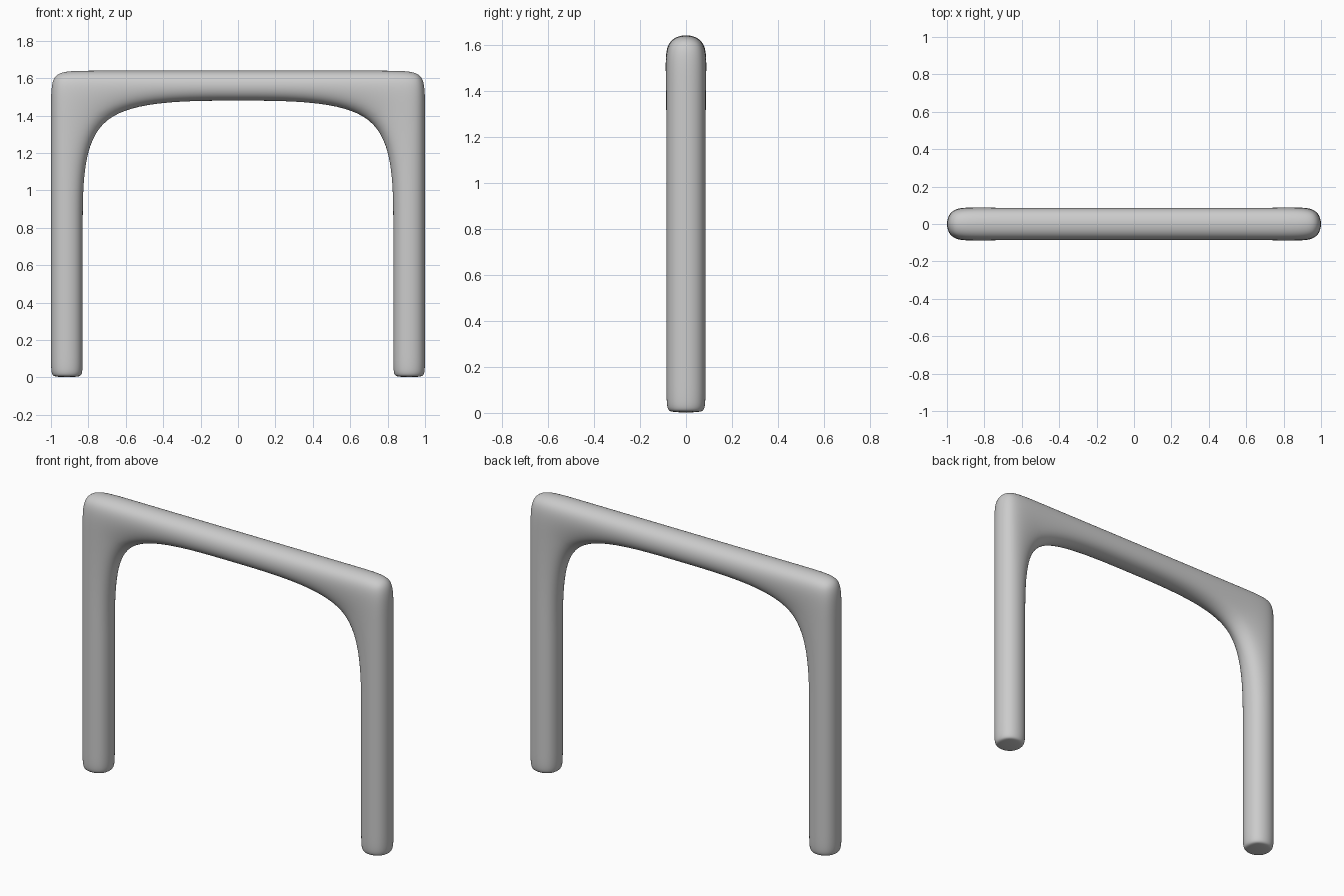
import bpy, bmesh

if "Cube" in bpy.data.objects:
    bpy.data.objects.remove(bpy.data.objects["Cube"])

# Cage lines of the square bar (subdivision rounds it)
D = 0.0925                      # half thickness in y
X_OUT, X_IN = 1.0075, 0.8225    # leg sides
Z_TOP, Z_UNDER = 1.6473, 1.4727 # beam top and underside
LEG_ROWS = [0.0, 0.025, 0.82, Z_UNDER, Z_TOP]

bm = bmesh.new()


def cell(x0, x1, z0, z1):
    """One front-facing quad of the cage."""
    bm.faces.new([bm.verts.new((x, -D, z))
                  for x, z in ((x0, z0), (x1, z0), (x1, z1), (x0, z1))])


# Right leg with corner block, then left leg
for z0, z1 in zip(LEG_ROWS, LEG_ROWS[1:]):
    cell(X_IN, X_OUT, z0, z1)
    cell(-X_OUT, -X_IN, z0, z1)

# Beam in two halves
cell(-X_IN, 0, Z_UNDER, Z_TOP)
cell(0, X_IN, Z_UNDER, Z_TOP)

# Weld the front and extrude it to full thickness
bmesh.ops.remove_doubles(bm, verts=bm.verts[:], dist=1e-4)
back = bmesh.ops.extrude_face_region(bm, geom=bm.faces[:], use_keep_orig=True)
bmesh.ops.translate(bm, vec=(0, 2 * D, 0),
                    verts=[v for v in back["geom"] if isinstance(v, bmesh.types.BMVert)])
bmesh.ops.recalc_face_normals(bm, faces=bm.faces[:])

mesh = bpy.data.meshes.new("arch_frame")
bm.to_mesh(mesh)
bm.free()
mesh.shade_smooth()
frame = bpy.data.objects.new("arch_frame", mesh)
bpy.context.collection.objects.link(frame)

# Round the cage
sub = frame.modifiers.new("rounding", 'SUBSURF')
sub.levels = sub.render_levels = 4
